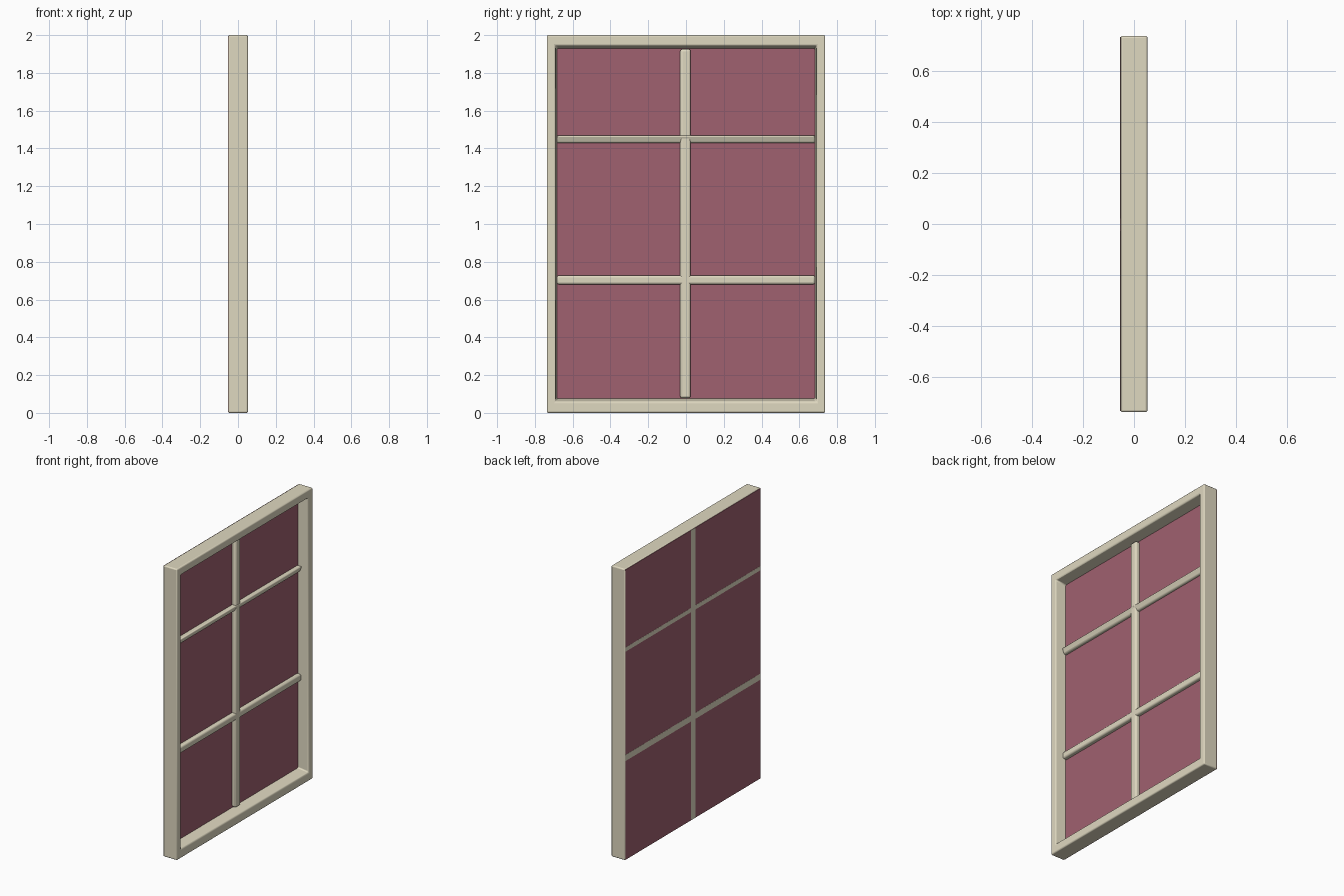
import bpy, bmesh

if "Cube" in bpy.data.objects:
    bpy.data.objects.remove(bpy.data.objects["Cube"])


def material(name, rgb):
    m = bpy.data.materials.new(name)
    m.diffuse_color = (*rgb, 1)
    m.use_nodes = True
    m.node_tree.nodes["Principled BSDF"].inputs["Base Color"].default_value = m.diffuse_color
    return m


CREAM = material("cream_paint", (0.74, 0.69, 0.53))
ROSE = material("rose_glass", (0.35, 0.12, 0.16))
HY, H = 0.737, 2.0        # half width and height of the window
BACK, FRONT = -0.0525, 0.0525


def add_object(name, bm, mat, bevel=0, segments=3):
    bmesh.ops.recalc_face_normals(bm, faces=bm.faces)
    me = bpy.data.meshes.new(name)
    bm.to_mesh(me)
    bm.free()
    me.materials.append(mat)
    ob = bpy.data.objects.new(name, me)
    bpy.context.collection.objects.link(ob)
    if bevel:
        mod = ob.modifiers.new("rounded_edges", "BEVEL")
        mod.width, mod.segments = bevel, segments
        mod.limit_method = "ANGLE"
    bpy.ops.object.select_all(action="DESELECT")
    ob.select_set(True)
    bpy.context.view_layer.objects.active = ob
    bpy.ops.object.shade_smooth_by_angle()
    return ob


def box(name, x, y, z, mat, bevel=0, lean=0):
    """Box from ranges; lean tips the +x face downwards."""
    bm = bmesh.new()
    bmesh.ops.create_cube(bm, size=1)
    for v in bm.verts:
        top = v.co.z > 0
        front = v.co.x > 0
        v.co = [r[0] if c < 0 else r[1] for c, r in zip(v.co, (x, y, z))]
        if front:
            v.co.x += lean if top else -lean
    return add_object(name, bm, mat, bevel)


# Outer frame: mitred rings of (x, side inset, bottom inset, top inset)
bm = bmesh.new()
rings = []
for x, s, b, t in [(BACK, 0, 0, 0), (FRONT, 0, 0, 0),
                   (FRONT, 0.045, 0.06, 0.055), (BACK, 0.058, 0.082, 0.077)]:
    y = HY - s
    rings.append([bm.verts.new((x, *p)) for p in
                  [(-y, b), (y, b), (y, H - t), (-y, H - t)]])
for i in range(4):
    a, c = rings[i], rings[(i + 1) % 4]
    for k in range(4):
        n = (k + 1) % 4
        bm.faces.new((a[k], a[n], c[n], c[k]))
add_object("outer_frame", bm, CREAM, 0.008)

# Glass sheet covering the back
box("glass", (-0.0535, -0.022), (-HY + 0.004, HY - 0.004), (0.004, H - 0.004), ROSE)

# Glazing bars, showing flush on the back of the glass
box("vertical_bar", (-0.035, 0.005), (-0.031, 0.025), (0.078, 1.926), CREAM, 0.012)
box("lower_bar", (-0.035, 0.005), (-0.684, 0.684), (0.680, 0.728), CREAM, 0.012)
box("upper_bar", (-0.035, 0.003), (-0.684, 0.684), (1.428, 1.469), CREAM, 0.010, 0.008)

# Flat strips where the bars meet the back face
box("vertical_back_strip", (-0.0542, -0.03), (-0.027, 0.021), (0.004, H - 0.004), CREAM)
box("lower_back_strip", (-0.0542, -0.03), (-HY + 0.004, HY - 0.004), (0.683, 0.725), CREAM)
box("upper_back_strip", (-0.0542, -0.03), (-HY + 0.004, HY - 0.004), (1.434, 1.463), CREAM)
